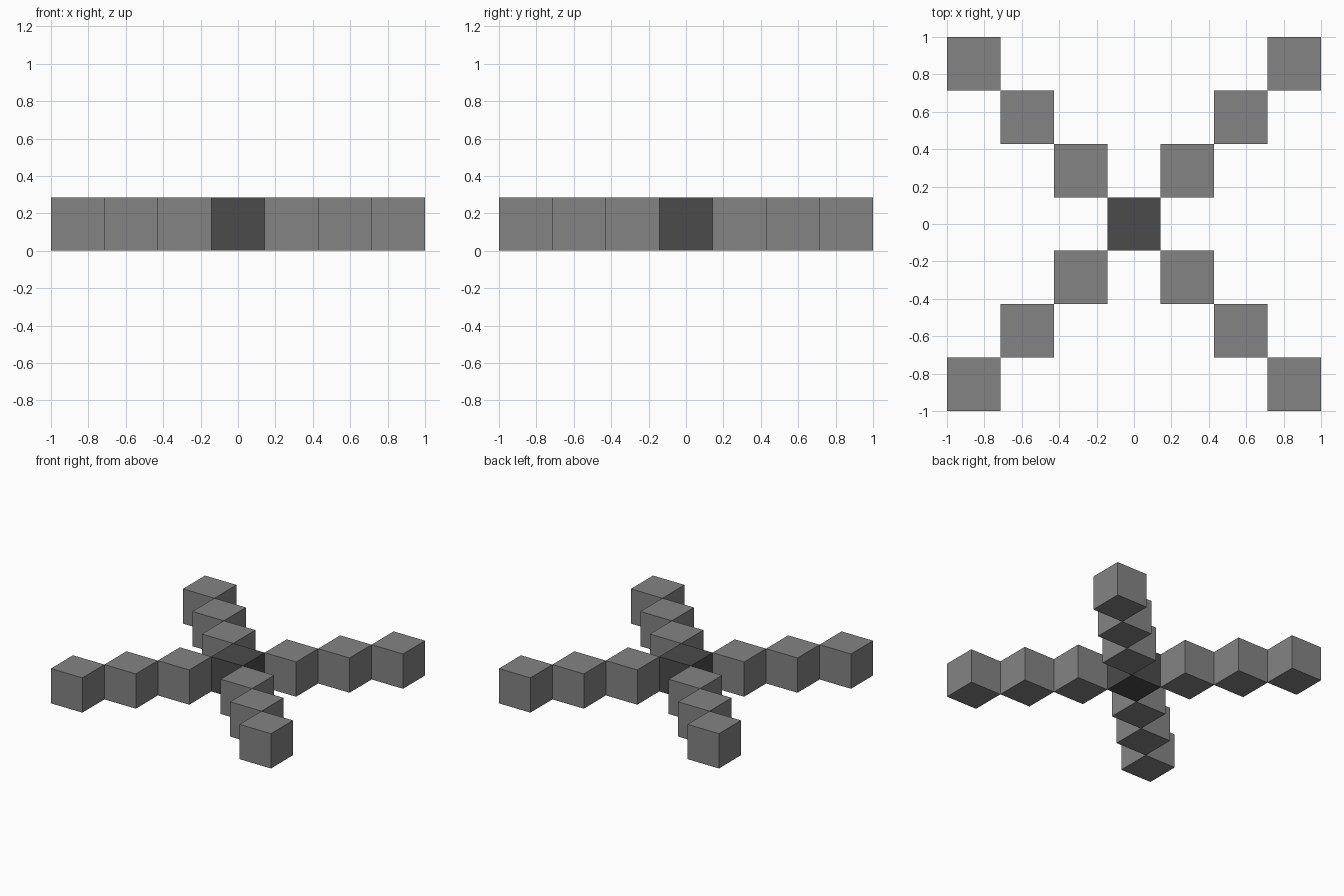
import bpy

default_cube = bpy.data.objects.get("Cube")
if default_cube:
    bpy.data.objects.remove(default_cube, do_unlink=True)

SIZE = 2 / 7  # seven cubes span the full width


def make_material(name, value):
    mat = bpy.data.materials.new(name)
    mat.use_nodes = True
    color = (value, value, value, 1)
    mat.diffuse_color = color
    mat.node_tree.nodes["Principled BSDF"].inputs["Base Color"].default_value = color
    return mat


def add_block(name, column, row, mat):
    bpy.ops.mesh.primitive_cube_add(
        size=SIZE, location=(column * SIZE, row * SIZE, SIZE / 2))
    block = bpy.context.object
    block.name = name
    block.data.materials.append(mat)


mid_grey = make_material("mid grey", 0.23)
dark_grey = make_material("dark grey", 0.07)

# Dark hub in the middle
add_block("center_block", 0, 0, dark_grey)

# Four diagonal arms of blocks touching edge to edge
for side, sx in (("left", 1), ("right", -1)):
    for end, sy in (("front", -1), ("back", 1)):
        for step, place in enumerate(("inner", "middle", "outer"), start=1):
            add_block(f"{end}_{side}_{place}_block", sx * step, sy * step, mid_grey)
